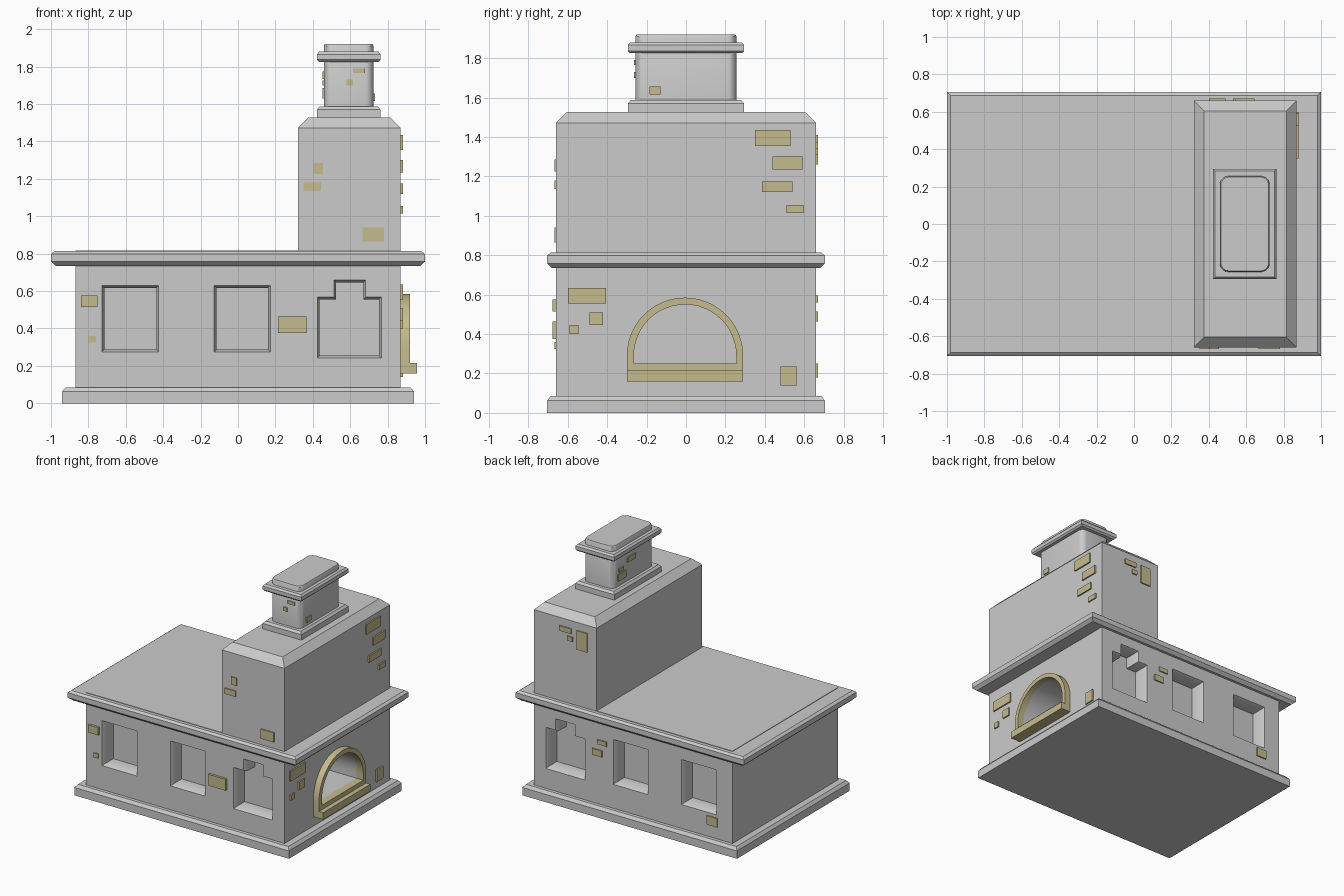
import bpy, bmesh
from math import pi, cos, sin
from mathutils import Vector

if "Cube" in bpy.data.objects:
    bpy.data.objects.remove(bpy.data.objects["Cube"])

brick_mat = bpy.data.materials.new("sandstone")
brick_mat.diffuse_color = (0.56, 0.50, 0.27, 1)
brick_mat.use_nodes = True
brick_mat.node_tree.nodes["Principled BSDF"].inputs["Base Color"].default_value = brick_mat.diffuse_color


def loft(name, rings, mat=None, closed=False):
    """Skin equal-length point rings; cap the ends, or join last to first."""
    bm = bmesh.new()
    vs = [[bm.verts.new(p) for p in r] for r in rings]
    n = len(vs[0])
    pairs = list(zip(vs, vs[1:])) + ([(vs[-1], vs[0])] if closed else [])
    for a, b in pairs:
        for i in range(n):
            j = (i + 1) % n
            bm.faces.new((a[i], a[j], b[j], b[i]))
    if not closed:
        bm.faces.new(vs[0])
        bm.faces.new(vs[-1])
    bmesh.ops.recalc_face_normals(bm, faces=bm.faces)
    me = bpy.data.meshes.new(name)
    bm.to_mesh(me)
    bm.free()
    ob = bpy.data.objects.new(name, me)
    bpy.context.collection.objects.link(ob)
    if mat:
        me.materials.append(mat)
    return ob


def smooth(ob):
    bpy.ops.object.select_all(action='DESELECT')
    ob.select_set(True)
    bpy.context.view_layer.objects.active = ob
    bpy.ops.object.shade_smooth_by_angle(angle=pi / 6)


def tier(name, steps, cx=0.0, r=0.0, seg=5):
    """Stack of (half x, half y, z) rectangles, optionally with round corners."""
    rings = []
    for hx, hy, z in steps:
        ring = []
        for k, (sx, sy) in enumerate([(1, 1), (-1, 1), (-1, -1), (1, -1)]):
            for i in range(seg + 1 if r else 1):
                a = pi / 2 * (k + i / seg)
                ring.append((cx + sx * (hx - r) + r * cos(a) * bool(r),
                             sy * (hy - r) + r * sin(a) * bool(r), z))
        rings.append(ring)
    return loft(name, rings)


def grow(poly, d):
    """Offset a counter-clockwise outline outward by d."""
    out = []
    for i, p in enumerate(poly):
        p = Vector(p)
        a = (p - Vector(poly[i - 1])).normalized()
        b = (Vector(poly[(i + 1) % len(poly)]) - p).normalized()
        na, nb = Vector((a.y, -a.x)), Vector((b.y, -b.x))
        out.append(p + (na + nb) * d / (1 + na.dot(nb)))
    return out


def arch(r, foot, cz=0.29, seg=24):
    arc = [(-0.005 + r * cos(pi * i / seg), cz + r * sin(pi * i / seg)) for i in range(seg + 1)]
    return [(-0.005 + r, foot)] + arc + [(-0.005 - r, foot)]


# masonry tiers
tier("plinth", [(0.94, 0.705, 0), (0.94, 0.705, 0.062), (0.922, 0.687, 0.085)])
body = tier("body", [(0.87, 0.66, 0.05), (0.87, 0.66, 0.817)])
tier("counter_slab", [(0.975, 0.68, 0.735), (1, 0.705, 0.758), (1, 0.705, 0.798), (0.98, 0.687, 0.813)])
tier("upper_block", [(0.275, 0.66, 0.78), (0.275, 0.66, 1.472), (0.22, 0.605, 1.527)], 0.595)
tier("chimney_base", [(0.17, 0.295, 1.52), (0.17, 0.295, 1.57), (0.155, 0.28, 1.587)], 0.592)
smooth(tier("chimney_shaft", [(0.133, 0.256, 1.57), (0.133, 0.256, 1.91), (0.128, 0.251, 1.92)], 0.592, 0.045))
tier("chimney_collar", [(0.158, 0.283, 1.825), (0.17, 0.295, 1.837),
                        (0.17, 0.295, 1.866), (0.158, 0.283, 1.88)], 0.592)

# niches cut in the front and back, with flared edges
def rect(x0, x1, z0, z1):
    return [(x0, z0), (x1, z0), (x1, z1), (x0, z1)]

stepped = [(0.437, 0.255), (0.753, 0.255), (0.753, 0.555), (0.67, 0.555),
           (0.67, 0.645), (0.525, 0.645), (0.525, 0.555), (0.437, 0.555)]
cutters = []
for poly in (rect(-0.715, -0.437, 0.287, 0.617), rect(-0.115, 0.16, 0.287, 0.617), stepped):
    for s in (-1, 1):
        rings = [[(x, s * y, z) for x, z in grow(poly, d)]
                 for d, y in ((0, 0.54), (0, 0.635), (0.013, 0.66), (0.013, 0.7))]
        cutters.append(loft("niche_cutter", rings))
# oven mouth
inner, outer = arch(0.26, 0.25), arch(0.295, 0.16)
cutters.append(loft("oven_cutter", [[(x, y, z) for y, z in inner] for x in (0.52, 0.95)]))

for c in cutters:
    m = body.modifiers.new("cut", 'BOOLEAN')
    m.operation, m.solver, m.object = 'DIFFERENCE', 'EXACT', c
    bpy.context.view_layer.objects.active = body
    bpy.ops.object.modifier_apply(modifier=m.name)
    bpy.data.objects.remove(c)
smooth(body)

# oven surround and sill
frame = loft("oven_arch", [[(x, y, z) for y, z in p] for p, x in
                           ((outer, 0.86), (outer, 0.92), (inner, 0.92), (inner, 0.86))], brick_mat, True)
smooth(frame)


def box(name, x0, x1, y0, y1, z0, z1):
    loft(name, [[(x0, y0, z), (x1, y0, z), (x1, y1, z), (x0, y1, z)] for z in (z0, z1)], brick_mat)


box("oven_sill", 0.86, 0.957, -0.3, 0.29, 0.16, 0.215)

# exposed bricks: (along-face min, max, z min, max) on an x- or y-facing wall
def bricks(axis, wall, out, items):
    lo, hi = sorted((wall + out, wall - 0.02 * (1 if out > 0 else -1)))
    for a, b, c, d in items:
        if axis == 'x':
            box("brick", lo, hi, a, b, c, d)
        else:
            box("brick", a, b, lo, hi, c, d)


bricks('x', 0.87, 0.011, [(0.35, 0.53, 1.355, 1.435), (0.44, 0.59, 1.235, 1.30),
                          (0.385, 0.54, 1.12, 1.175), (0.51, 0.595, 1.015, 1.055),
                          (-0.60, -0.405, 0.555, 0.635), (-0.49, -0.42, 0.445, 0.51),
                          (-0.59, -0.545, 0.40, 0.445), (0.48, 0.56, 0.14, 0.235)])
bricks('y', -0.66, -0.008, [(0.405, 0.455, 1.225, 1.285), (0.35, 0.445, 1.135, 1.18),
                            (0.665, 0.78, 0.865, 0.94), (-0.80, -0.76, 0.325, 0.36)])
bricks('y', -0.66, -0.018, [(-0.84, -0.75, 0.515, 0.575), (0.215, 0.365, 0.375, 0.465)])
bricks('y', 0.66, 0.01, [(0.40, 0.49, 1.26, 1.41), (0.54, 0.645, 1.37, 1.41), (0.53, 0.575, 1.31, 1.345),
                         (0.23, 0.31, 0.56, 0.595), (0.27, 0.355, 0.465, 0.515), (-0.74, -0.65, 0.18, 0.25)])
bricks('y', -0.256, -0.008, [(0.615, 0.68, 1.765, 1.79), (0.58, 0.615, 1.70, 1.73)])
bricks('x', 0.459, -0.008, [(-0.02, 0.08, 1.735, 1.775), (0.10, 0.2, 1.63, 1.685), (0.13, 0.19, 1.70, 1.725)])
bricks('x', 0.725, 0.008, [(-0.185, -0.13, 1.615, 1.655)])
